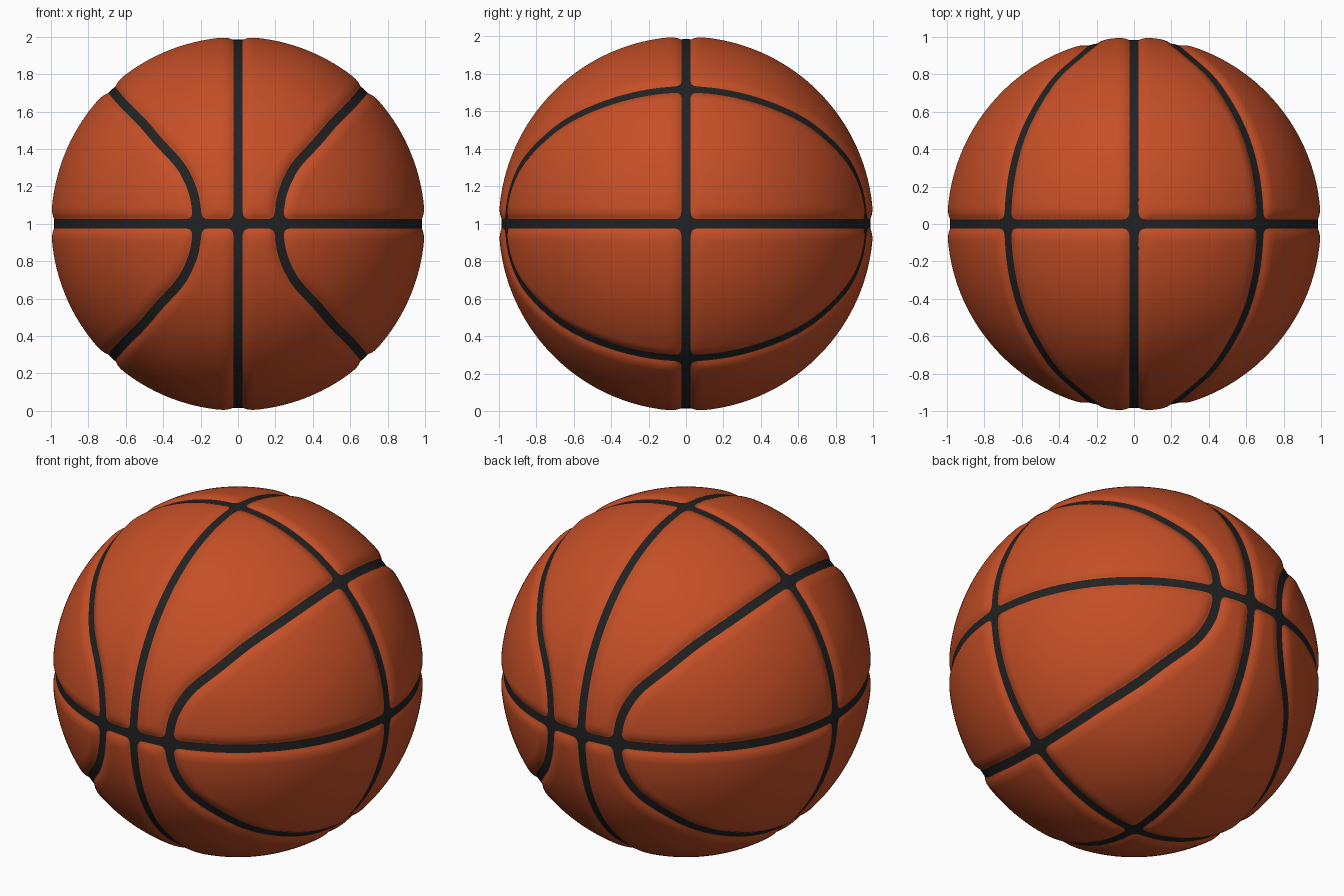
import bpy, bmesh, math
from mathutils import Vector, kdtree

if "Cube" in bpy.data.objects:
    bpy.data.objects.remove(bpy.data.objects["Cube"])

R, HALF, SHOULDER, DEPTH, BLEND = 1.002, 0.025, 0.06, 0.017, 0.04

# Curved seam, one octant: (x, z) as seen from the front
profile = [(.222, 0), (.226, .08), (.243, .17), (.28, .26), (.33, .337), (.43, .445),
           (.52, .55), (.61, .64), (.655, .69), (.685, .728)]
pts = [Vector((x, math.sqrt(max(0, 1 - x * x - z * z)), z)) for x, z in profile]
pts[-1].y = 0
first = Vector((pts[1].x, pts[1].y, -pts[1].z))
last = Vector((pts[-2].x, -pts[-2].y, pts[-2].z))
ctrl = [first] + pts + [last]


def catmull(a, b, c, d, t):
    return 0.5 * (2 * b + (c - a) * t + (2 * a - 5 * b + 4 * c - d) * t * t
                  + (3 * b - a - 3 * c + d) * t ** 3)


STEPS = 150
samples = [catmull(*ctrl[i:i + 4], s / STEPS).normalized()
           for i in range(len(ctrl) - 3) for s in range(STEPS + 1)]
# continue a little past both mirror planes
samples += [Vector((p.x, p.y, -p.z)) for p in samples if p.z < .1]
samples += [Vector((p.x, -p.y, p.z)) for p in samples if p.y < .2]
tree = kdtree.KDTree(len(samples))
for i, p in enumerate(samples):
    tree.insert(p, i)
tree.balance()


def seam_distance(co):
    """Distance to the nearest seam, blended so crossings get small fillets."""
    q = Vector((abs(co.x), abs(co.y), abs(co.z)))
    a, b = sorted((q.x, q.y, q.z, tree.find(q)[2]))[:2]
    h = max(BLEND - (b - a), 0) / BLEND
    return a - h * h * BLEND / 4


# Ball: fine sphere, cut along contour lines of the seam distance
bm = bmesh.new()
bmesh.ops.create_icosphere(bm, subdivisions=7, radius=1)
dist = {v: seam_distance(v.co) for v in bm.verts}
for level in (HALF, HALF + SHOULDER * .4, HALF + SHOULDER):
    cuts = []
    for e in list(bm.edges):
        a, b = e.verts
        da, db = dist[a] - level, dist[b] - level
        if da * db < 0 and min(abs(da), abs(db)) > 1e-5:
            v = bmesh.utils.edge_split(e, a, da / (da - db))[1]
            v.co.normalize()
            dist[v] = level
            cuts.append(v)
    bmesh.ops.connect_verts(bm, verts=cuts)

# Seam faces get the dark colour
for f in bm.faces:
    f.smooth = True
    f.material_index = int(sum(dist[v] for v in f.verts) / len(f.verts) < HALF)

# Press the seams in with rounded shoulders
for v in bm.verts:
    t = min(max((dist[v] - HALF) / SHOULDER, 0), 1)
    v.co = v.co.normalized() * (R - DEPTH * (1 - t) ** 2)
    v.co.z += 1
bmesh.ops.recalc_face_normals(bm, faces=bm.faces)

mesh = bpy.data.meshes.new("ball")
bm.to_mesh(mesh)
bm.free()
for name, col in (("orange_leather", (.56, .078, .020, 1)), ("black_seam", (.016, .016, .016, 1))):
    m = bpy.data.materials.new(name)
    m.diffuse_color = col
    m.use_nodes = True
    m.node_tree.nodes["Principled BSDF"].inputs["Base Color"].default_value = m.diffuse_color
    mesh.materials.append(m)
ball = bpy.data.objects.new("ball", mesh)
bpy.context.collection.objects.link(ball)
